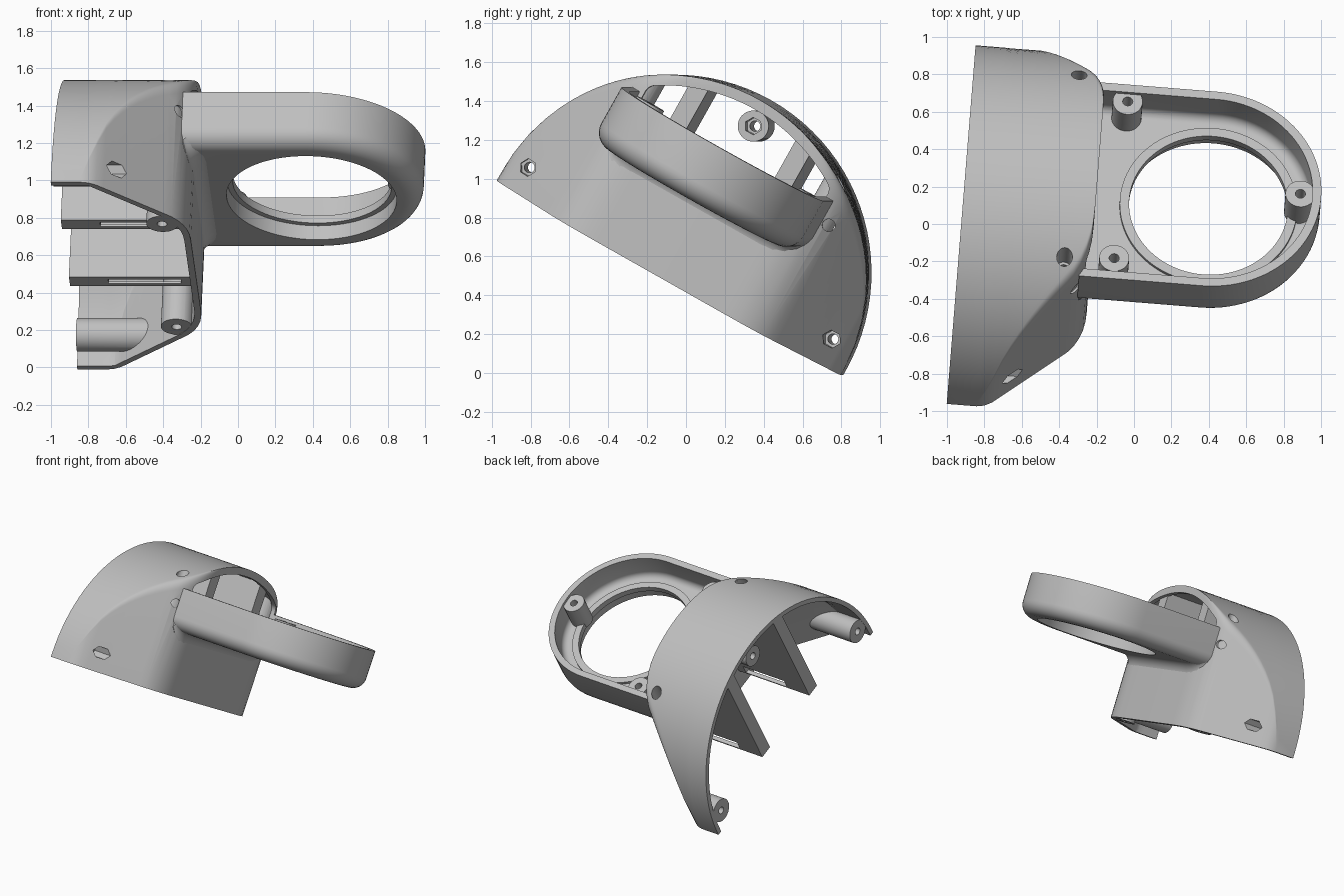
import bpy, bmesh
from math import sin, cos, pi, atan2, sqrt, radians
from mathutils import Matrix

if "Cube" in bpy.data.objects:
    bpy.data.objects.remove(bpy.data.objects["Cube"], do_unlink=True)

R, LIFT = 1.02, 0.03      # barrel radius and height of its axis
WALL = 0.035
PARTS = []


def make(name, rings):
    """Skin a stack of closed point loops and cap both ends."""
    bm = bmesh.new()
    loops = [[bm.verts.new(p) for p in ring] for ring in rings]
    for a, b in zip(loops, loops[1:]):
        for i in range(len(a)):
            j = (i + 1) % len(a)
            bm.faces.new((a[i], a[j], b[j], b[i]))
    bm.faces.new(loops[0])
    bm.faces.new(loops[-1])
    bmesh.ops.recalc_face_normals(bm, faces=bm.faces)
    mesh = bpy.data.meshes.new(name)
    bm.to_mesh(mesh)
    bm.free()
    ob = bpy.data.objects.new(name, mesh)
    bpy.context.collection.objects.link(ob)
    return ob


def prism(name, pts, lo, hi, axis):
    place = {"x": lambda a, b, t: (t, a, b),
             "y": lambda a, b, t: (a, t, b),
             "z": lambda a, b, t: (a, b, t)}[axis]
    return make(name, [[place(a, b, t) for a, b in pts] for t in (lo, hi)])


def circle(a, b, r, n=32):
    return [(a + r * cos(2 * pi * i / n), b + r * sin(2 * pi * i / n)) for i in range(n)]


def rect(a0, a1, b0, b1):
    return [(a0, b0), (a1, b0), (a1, b1), (a0, b1)]


def combine(ob, other, op, keep=False):
    mod = ob.modifiers.new(op, "BOOLEAN")
    mod.operation, mod.solver, mod.object = op, "EXACT", other
    bpy.context.view_layer.update()
    dg = bpy.context.evaluated_depsgraph_get()
    mesh = bpy.data.meshes.new_from_object(ob.evaluated_get(dg))
    ob.modifiers.clear()
    ob.data = mesh
    if not keep:
        bpy.data.objects.remove(other, do_unlink=True)


def arch(half, radius, low, r):
    """Arch cross-section: straight sides, rounded shoulders, round top."""
    half = min(half, radius)
    vc = half - r
    wc = sqrt(max((radius - r) ** 2 - vc ** 2, 0))
    alpha = atan2(wc, vc)
    right = [(half, low)]
    right += [(vc + r * cos(alpha * i / 8), LIFT + wc + r * sin(alpha * i / 8)) for i in range(9)]
    steps = 24
    right += [(radius * cos(t), LIFT + radius * sin(t))
              for t in (alpha + (pi / 2 - alpha) * i / steps for i in range(1, steps + 1))]
    return right + [(-v, w) for v, w in reversed(right[:-1])]


def barrel(name, off, start, low):
    """Half barrel with slanted flanks that narrow towards the end wall."""
    prof = [(0.16, 1.02), (0.2, 1.012), (0.24, 0.99)]
    prof += [(0.24 + 0.038 * i, 0.99 - 0.0345 * i) for i in range(1, 11)]
    prof += [(0.653, 0.602), (0.677, 0.555), (0.694, 0.505), (0.704, 0.45), (0.707, 0.39)]
    stations = [(start, R)] + [(u - off, v - 0.41 * off) for u, v in prof]
    return make(name, [[(u, v, w) for v, w in arch(h, R - off, low, 0.13 - off)]
                       for u, h in stations])


# Thin half-barrel shell, open at one end and below
shell = barrel("half_barrel_shell", 0, 0, 0)
combine(shell, barrel("hollow", WALL, -0.2, -0.2), "DIFFERENCE")
combine(shell, prism("end_opening", arch(0.54, 0.965, 0.56, 0.06), 0.5, 0.9, "x"), "DIFFERENCE")
PARTS.append(shell)

# Inner ribs and screw bosses, trimmed to sit inside the shell wall
trim = barrel("trim_volume", 0.01, 0.002, 0.002)
trim.hide_render = True
ribs, bosses = [], []
for side, s in (("front", -1), ("back", 1)):
    v = s * 0.31
    rib = prism(side + "_rib", rect(-0.1, 0.68, 0.14, 1.2), v - 0.05, v + 0.05, "y")
    ribs.append(rib)
    post = prism(side + "_corner_boss", circle(0.565, s * 0.56, 0.085), -0.1, 1.2, "z")
    lug = prism(side + "_rim_boss", circle(s * 0.9, 0.145, 0.09), -0.1, 0.6, "x")
    bosses += [post, lug]
bosses.append(prism("top_boss", circle(0.015, 0.905, 0.08), 0.03, 0.42, "x"))
for ob in ribs + bosses:
    combine(ob, trim, "INTERSECT", keep=True)
bpy.data.objects.remove(trim, do_unlink=True)

# Slots along the lower edge of the ribs
for ob, v in zip(ribs, (-0.31, 0.31)):
    combine(ob, prism("slot", rect(0.21, 0.6, v - 0.02, v + 0.02), 0.1, 0.22, "z"), "DIFFERENCE")
    combine(ob, prism("side_slot", rect(0.21, 0.6, 0.15, 0.22), v, v + 0.1, "y"), "DIFFERENCE")


def drill(targets, a, b, r, lo, hi, axis, n=24):
    for ob in targets:
        combine(ob, prism("drill", circle(a, b, r, n), lo, hi, axis), "DIFFERENCE")


# Screw holes and hexagonal nut pockets
for k, s in enumerate((-1, 1)):
    post, lug = bosses[2 * k:2 * k + 2]
    drill([post], 0.565, s * 0.56, 0.027, -0.1, 1.3, "z")
    drill([post, shell], 0.565, s * 0.56, 0.042, 0.75, 1.3, "z")
    drill([lug], s * 0.9, 0.145, 0.027, -0.1, 0.7, "x")
    drill([lug, shell], s * 0.9, 0.145, 0.046, 0.24, 0.7, "x", 6)
    drill([shell], s * 0.62, 0.66, 0.032, 0.5, 0.8, "x")
drill([bosses[4]], 0.015, 0.905, 0.027, -0.1, 0.7, "x")
drill([bosses[4]], 0.015, 0.905, 0.045, 0.3, 0.7, "x", 6)
PARTS += ribs + bosses

# Round-ended holder frame
CU, CV, BOTTOM, TOP = 1.31, -0.015, 0.47, 0.782


def stadium(r, start):
    n = 48
    arc = [(CU + r * sin(pi * i / n), CV - r * cos(pi * i / n)) for i in range(n + 1)]
    return [(start, CV - r)] + arc + [(start, CV + r)]


def tub(name, r, start, low, high, fillet):
    """Round-ended block whose lower edge is rounded."""
    levels = [(r - fillet * (1 - sin(t)), low + fillet * (1 - cos(t)))
              for t in (pi / 2 * i / 8 for i in range(9))] + [(r, high)]
    return make(name, [[(u, v, w) for u, v in stadium(q, start)] for q, w in levels])


FLOOR = BOTTOM + 0.11
frame = tub("holder_frame", 0.597, 0.65, BOTTOM, TOP, 0.1)
combine(frame, tub("pocket", 0.55, 0.4, FLOOR, 1, 0.05), "DIFFERENCE")

# Raised lip round the big hole, with a wider recess below
combine(frame, prism("lip", circle(CU, CV, 0.475, 96), BOTTOM + 0.08, FLOOR + 0.02, "z"), "UNION")
combine(frame, prism("big_hole", circle(CU, CV, 0.425, 96), 0, 1, "z"), "DIFFERENCE")
combine(frame, prism("recess", circle(CU, CV, 0.455, 96), 0, BOTTOM + 0.085, "z"), "DIFFERENCE")

# Screw posts in the frame
for u, v in ((0.83, -0.475), (0.835, 0.49), (1.795, 0.01)):
    combine(frame, prism("post", circle(u, v, 0.08), FLOOR - 0.02, TOP - 0.02, "z"), "UNION")
    combine(frame, prism("hole", circle(u, v, 0.027), FLOOR, 1, "z"), "DIFFERENCE")
PARTS.append(frame)

# Concave blend under the frame, following the rounded wall and frame edge
half = [(0.39, 0.702), (0.45, 0.7), (0.505, 0.69), (0.555, 0.672), (0.58, 0.66)]
rings = []
for v, wall in [(-v, u) for v, u in reversed(half)] + half:
    f = 0.1 * (1 - ((abs(v) - 0.39) / 0.22) ** 2)
    over = max(abs(v) - 0.5, 0)
    top = BOTTOM + 0.105 - sqrt(0.01 - over ** 2)
    curve = [(wall + f * (1 - cos(t)), top - f + f * sin(t))
             for t in (pi / 2 * i / 8 for i in range(9))]
    rings.append([(u, v + CV, w) for u, w in [(wall - 0.02, top - f)] + curve + [(wall - 0.02, top)]])
PARTS.append(make("frame_fillet", rings))

# Colour, smoothing and final pose
grey = bpy.data.materials.new("plain_grey")
grey.use_nodes = True
colour = (0.52, 0.52, 0.52, 1)
grey.diffuse_color = colour
grey.node_tree.nodes["Principled BSDF"].inputs["Base Color"].default_value = colour

pose = (Matrix.Translation((-0.93, -0.076, 0.49))
        @ Matrix.Rotation(radians(-4.6), 4, "Z") @ Matrix.Rotation(radians(-29.4), 4, "X"))
bpy.ops.object.select_all(action="DESELECT")
for ob in PARTS:
    ob.data.transform(pose)
    ob.data.materials.clear()
    ob.data.materials.append(grey)
    ob.select_set(True)
bpy.context.view_layer.objects.active = shell
bpy.ops.object.shade_smooth_by_angle(angle=radians(30))
